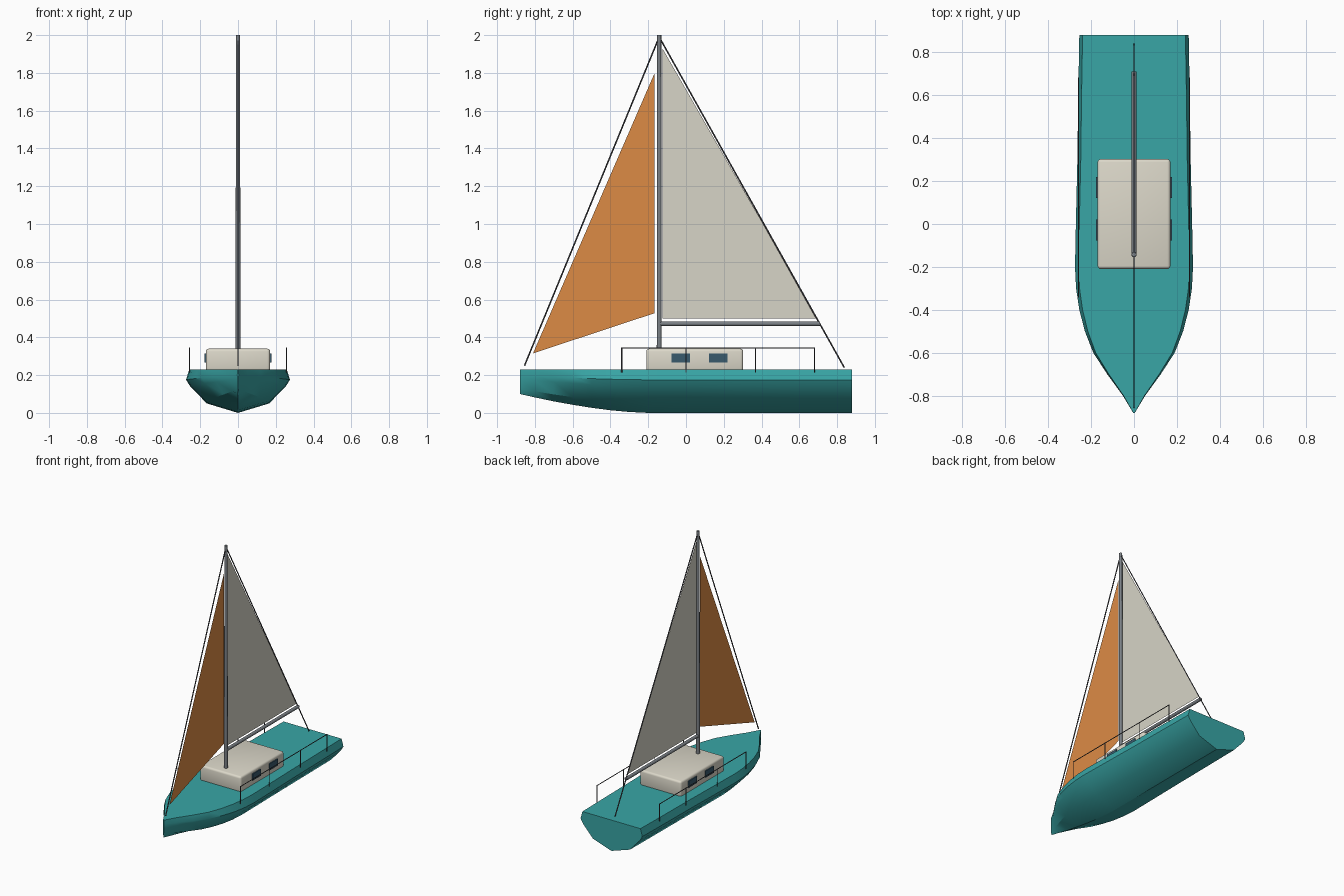
import bpy, bmesh, math
from mathutils import Vector

if "Cube" in bpy.data.objects:
    bpy.data.objects.remove(bpy.data.objects["Cube"])


def material(name, rgb):
    m = bpy.data.materials.new(name)
    m.diffuse_color = (*rgb, 1)
    m.use_nodes = True
    m.node_tree.nodes["Principled BSDF"].inputs["Base Color"].default_value = m.diffuse_color
    return m


TEAL = material("teal", (0.04, 0.38, 0.38))
CREAM = material("cream", (0.72, 0.69, 0.59))
CANVAS = material("canvas", (0.68, 0.66, 0.57))
ORANGE = material("orange", (0.72, 0.26, 0.06))
GLASS = material("glass", (0.04, 0.10, 0.15))
METAL = material("metal", (0.20, 0.22, 0.24))
WIRE = material("wire", (0.07, 0.07, 0.08))


def finish(name, bm, mat, smooth=None):
    bmesh.ops.recalc_face_normals(bm, faces=bm.faces)
    me = bpy.data.meshes.new(name)
    bm.to_mesh(me)
    bm.free()
    ob = bpy.data.objects.new(name, me)
    bpy.context.collection.objects.link(ob)
    me.materials.append(mat)
    if smooth:
        bpy.ops.object.select_all(action='DESELECT')
        ob.select_set(True)
        bpy.context.view_layer.objects.active = ob
        bpy.ops.object.shade_smooth_by_angle(angle=math.radians(smooth))
    return ob


def add_rod(bm, a, b, r, sides, r2=None):
    a, b = Vector(a), Vector(b)
    new = bmesh.ops.create_cone(bm, cap_ends=True, segments=sides, radius1=r,
                                radius2=r2 or r, depth=(b - a).length)["verts"]
    rot = (b - a).to_track_quat('Z', 'Y')
    for v in new:
        v.co = rot @ v.co + (a + b) / 2


def rod(name, a, b, r, mat, sides=12, r2=None):
    bm = bmesh.new()
    add_rod(bm, a, b, r, sides, r2)
    return finish(name, bm, mat, 40)


def box(name, lo, hi, mat, bevel=0):
    bm = bmesh.new()
    for v in bmesh.ops.create_cube(bm, size=1)["verts"]:
        v.co = Vector([l + (h - l) * (c + 0.5) for l, h, c in zip(lo, hi, v.co)])
    if bevel:
        bmesh.ops.bevel(bm, geom=bm.edges[:], offset=bevel, segments=3,
                        profile=0.5, affect='EDGES')
    return finish(name, bm, mat, 40 if bevel else None)


def sail(name, pts, mat):
    bm = bmesh.new()
    bm.faces.new([bm.verts.new((0, y, z)) for y, z in pts])
    return finish(name, bm, mat)


# Hull: half section swept through stations of (y, half width, keel height)
DECK = 0.23
section = [(0.94, 0.23), (1, 0.175), (0.92, 0.14), (0.6, 0.05), (0, 0)]
stations = [(-0.88, 0.004, 0.10), (-0.8, 0.052, 0.082), (-0.7, 0.125, 0.061),
            (-0.6, 0.19, 0.043), (-0.5, 0.229, 0.027), (-0.4, 0.255, 0.014),
            (-0.3, 0.27, 0.005), (-0.2, 0.275, 0), (0, 0.271, 0),
            (0.3, 0.264, 0), (0.6, 0.26, 0), (0.88, 0.255, 0)]
full = section + [(-x, z) for x, z in reversed(section[:-1])]
bm = bmesh.new()
rings = [[bm.verts.new((x * w, y, k + z * (DECK - k) / DECK)) for x, z in full]
         for y, w, k in stations]
for r, s in zip(rings, rings[1:]):
    for i in range(len(full)):
        j = (i + 1) % len(full)
        bm.faces.new((r[i], r[j], s[j], s[i]))
bm.faces.new(rings[0])
bm.faces.new(rings[-1])
finish("hull", bm, TEAL, 32)

# Cabin and its side windows
box("cabin", (-0.17, -0.21, 0.22), (0.17, 0.303, 0.34), CREAM, 0.015)
for side, x in (("left", -0.171), ("right", 0.171)):
    for place, y in (("front", -0.028), ("rear", 0.17)):
        box(f"window_{place}_{side}", (x - 0.006, y - 0.049, 0.266),
            (x + 0.006, y + 0.049, 0.315), GLASS)

# Mast, boom and stays
rod("mast", (0, -0.142, 0.23), (0, -0.142, 2.0), 0.013, METAL, 12, 0.011)
rod("boom", (0, -0.142, 0.472), (0, 0.71, 0.472), 0.012, METAL)
rod("forestay", (0, -0.142, 1.99), (0, -0.855, 0.25), 0.004, WIRE, 6)
rod("backstay", (0, -0.142, 1.99), (0, 0.838, 0.24), 0.004, WIRE, 6)

# Sails
sail("mainsail", [(-0.125, 0.5), (0.695, 0.5), (-0.125, 1.93)], CANVAS)
sail("jib", [(-0.81, 0.315), (-0.166, 0.528), (-0.166, 1.80)], ORANGE)

# Guard rails along both sides
for side, x in (("left", -0.258), ("right", 0.258)):
    bm = bmesh.new()
    for y in (-0.34, 0, 0.368, 0.68):
        add_rod(bm, (x, y, 0.215), (x, y, 0.345), 0.003, 6)
    add_rod(bm, (x, -0.342, 0.343), (x, 0.682, 0.343), 0.003, 6)
    finish(f"guard_rail_{side}", bm, WIRE, 40)
